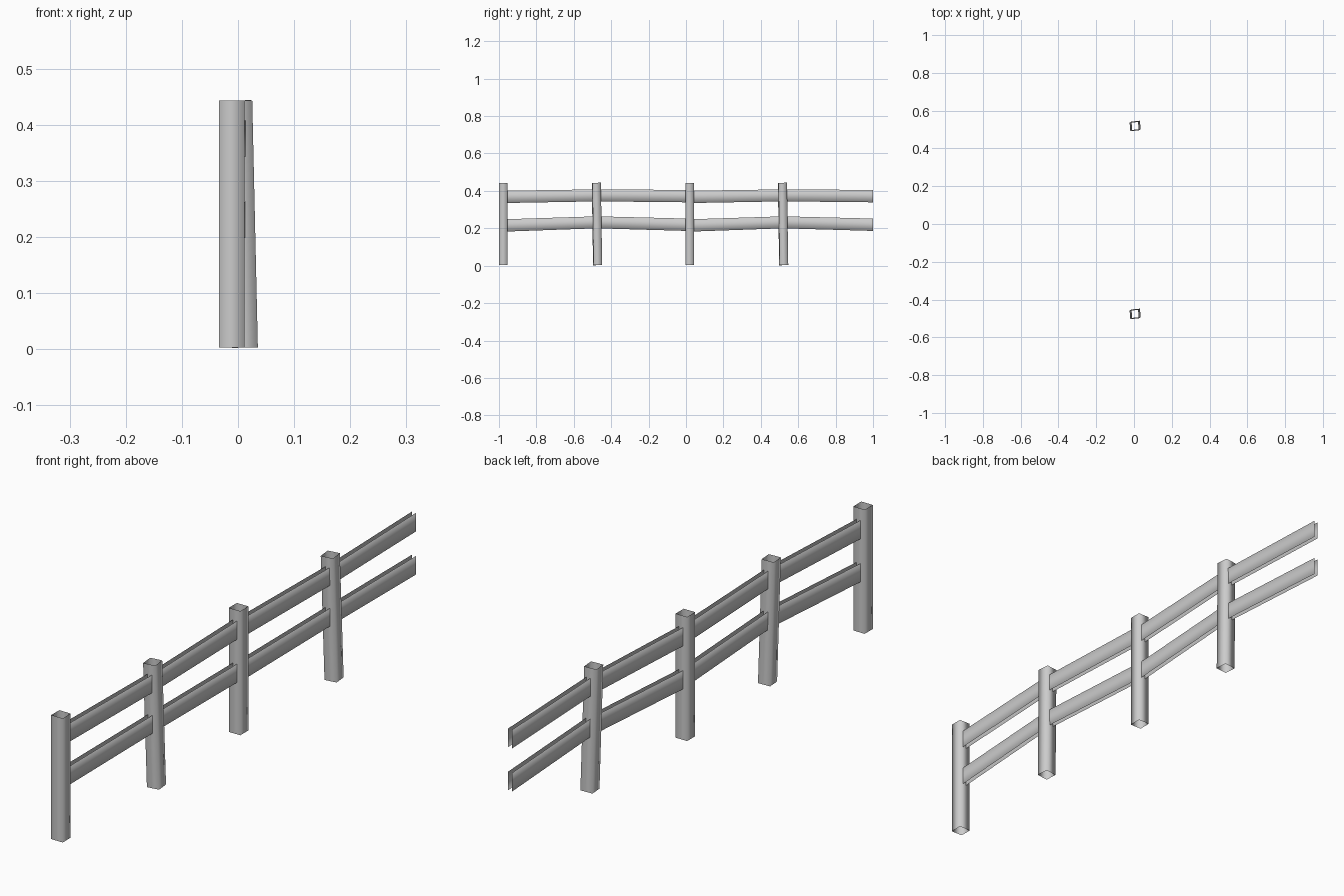
import bpy, bmesh, math
from mathutils import Matrix, Vector

cube = bpy.data.objects.get("Cube")
if cube:
    bpy.data.objects.remove(cube, do_unlink=True)

# One plain grey for the whole fence
GREY = (0.6, 0.6, 0.6, 1)
grey = bpy.data.materials.new("weathered_grey")
grey.use_nodes = True
grey.diffuse_color = GREY
grey.node_tree.nodes["Principled BSDF"].inputs["Base Color"].default_value = GREY

SPAN = 0.995       # length of one two-post section
POST = 0.045       # post width
HEIGHT = 0.44
GAP = 0.016        # distance between the two faces of a rail


def finish(name, bm):
    mesh = bpy.data.meshes.new(name)
    bm.to_mesh(mesh)
    bm.free()
    mesh.materials.append(grey)
    for poly in mesh.polygons:
        poly.use_smooth = True
    obj = bpy.data.objects.new(name, mesh)
    bpy.context.collection.objects.link(obj)
    return obj


def post(name, x, y, lean=(0, 0), twist=0):
    """Square hollow post, open at both ends, leaning about its base."""
    bm = bmesh.new()
    bmesh.ops.create_cube(bm, size=1)
    bmesh.ops.delete(bm, geom=[f for f in bm.faces if abs(f.normal.z) > 0.5],
                     context='FACES_ONLY')
    turn = (Matrix.Rotation(lean[0], 4, 'X') @ Matrix.Rotation(lean[1], 4, 'Y')
            @ Matrix.Rotation(twist, 4, 'Z'))
    bm.transform(Matrix.Translation((x, y, HEIGHT / 2 + 0.003)) @ turn
                 @ Matrix.Diagonal((POST, POST, HEIGHT, 1)))
    finish(name, bm)


def rail(name, start, end):
    """Two facing sheets; start and end are (x, y, bottom, top)."""
    bm = bmesh.new()
    normals = []
    for side in (-1, 1):
        corners = []
        for (x, y, low, high), order in ((start, (0, 1)), (end, (1, 0))):
            for k in order:
                corners.append(bm.verts.new((x + side * GAP / 2, y, (low, high)[k])))
                normals.append(Vector((side, 0, 0.8 * (2 * k - 1))).normalized())
        face = bm.faces.new(corners)
        face.normal_update()
        if face.normal.x * side < 0:
            face.normal_flip()
    obj = finish(name, bm)
    # Rounded shading from top edge to bottom edge
    obj.data.normals_split_custom_set_from_vertices(normals)


for i, section in enumerate(("front", "back")):
    y = -0.976 + i * SPAN
    # Upright post, then a slightly leaning one
    post(section + "_straight_post", -0.011, y)
    post(section + "_leaning_post", 0.006, y + 0.5,
         lean=(math.radians(0.9), math.radians(-1.3)), twist=math.radians(5))
    # Upper and lower rails, bent outward at the leaning post
    for level, base, rise in (("upper", 0.335, 0.009), ("lower", 0.182, 0.018)):
        first = (-0.010, y, base, base + 0.066)
        middle = (0.006, y + 0.5, base + rise, base + rise + 0.064)
        last = (-0.010, y + 0.981, base + 0.004, base + 0.070)
        rail(f"{section}_{level}_rail_near", first, middle)
        rail(f"{section}_{level}_rail_far", middle, last)
